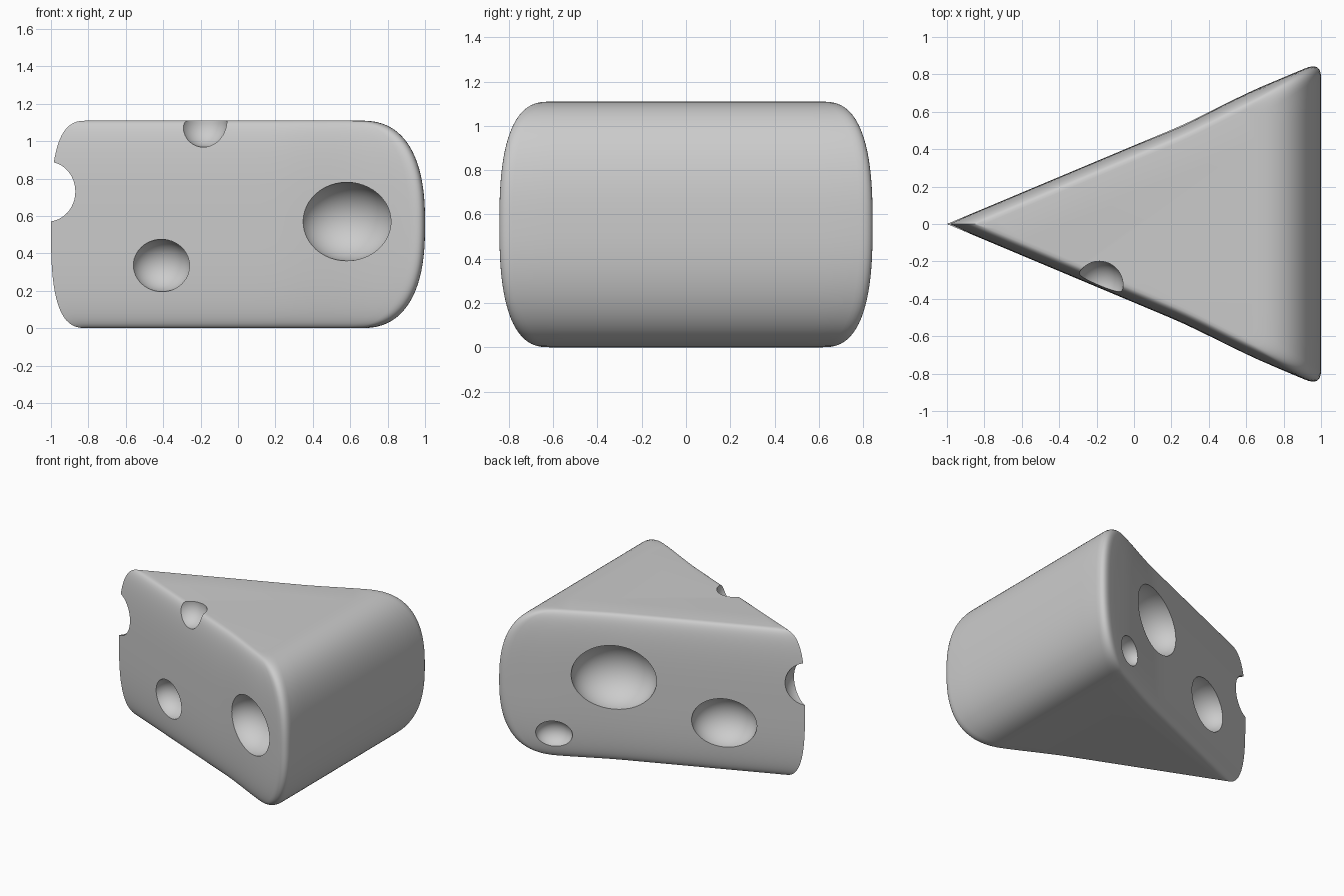
import bpy, bmesh, math
from mathutils import Matrix, Vector

if "Cube" in bpy.data.objects:
    bpy.data.objects.remove(bpy.data.objects["Cube"])

H = 1.11          # height of the wedge
HALF = H / 2
SLOPE = 0.42      # half width gained per unit of x
SIDE_ANGLE = math.atan(SLOPE)


def side_y(x, inset):
    t = min(max((x - 0.2) / 0.5, 0), 1)
    return SLOPE * (x + 1) + 0.028 * t * t * (3 - 2 * t) - inset


def outline(dz):
    """Plan outline of the wedge at relative height dz (-1..1)."""
    k = abs(dz)
    inset = 0.085 * (1 - max(0, 1 - k ** 3) ** (1 / 3))
    x_max = 0.65 + 0.35 * max(0, 1 - k ** 2.5) ** (1 / 2.5)
    x_tip = inset / SLOPE - 1
    c = 0.085
    half = []
    # straight cut side
    for i in range(1, 25):
        x = x_tip + (x_max - c - x_tip) * i / 24
        half.append((x, side_y(x, inset)))
    # rounded corner
    p0 = Vector(half[-1])
    p1 = Vector((x_max, side_y(x_max, inset)))
    p2 = p1 - Vector((0, c))
    for i in range(1, 9):
        t = i / 8
        half.append(tuple(p0 * (1 - t) ** 2 + p1 * 2 * t * (1 - t) + p2 * t * t))
    # rind end
    for i in range(1, 5):
        half.append((x_max, p2.y * (1 - i / 5)))
    lower = [(x, -y) for x, y in half]
    return [(x_tip, 0)] + lower + [(x_max, 0)] + half[::-1]


# Wedge body: stacked outlines
bm = bmesh.new()
LEVELS = 40
rings = []
for j in range(LEVELS + 1):
    dz = -math.cos(math.pi * j / LEVELS)
    rings.append([bm.verts.new((x, y, HALF * (1 + dz))) for x, y in outline(dz)])
n = len(rings[0])
for a, b in zip(rings, rings[1:]):
    for i in range(n):
        k = (i + 1) % n
        bm.faces.new((a[i], a[k], b[k], b[i]))
bm.faces.new(rings[0][::-1])
bm.faces.new(rings[-1])
bmesh.ops.recalc_face_normals(bm, faces=bm.faces)
mesh = bpy.data.meshes.new("cheese_wedge")
bm.to_mesh(mesh)
bm.free()
wedge = bpy.data.objects.new("cheese_wedge", mesh)
bpy.context.collection.objects.link(wedge)


# Hole cutters: ellipsoids centred on the surfaces
bm = bmesh.new()


def hole(centre, radii, angle=0):
    m = (Matrix.Translation(centre) @ Matrix.Rotation(angle, 4, 'Z')
         @ Matrix.Diagonal((*radii, 1)))
    bmesh.ops.create_uvsphere(bm, u_segments=48, v_segments=24, radius=1, matrix=m)


def side_hole(x, z, length, height, side):
    y = side_y(x, 0)
    hole((x, side * y, z), (length, height, height), side * SIDE_ANGLE)


side_hole(-0.41, 0.335, 0.163, 0.14, -1)
side_hole(0.58, 0.57, 0.26, 0.21, -1)
side_hole(0.24, 0.65, 0.30, 0.24, 1)
side_hole(-0.475, 0.38, 0.23, 0.185, 1)
side_hole(0.617, 0.187, 0.13, 0.10, 1)
hole((-0.185, -0.325, 1.095), (0.127, 0.127, 0.127))   # top edge
hole((-1.02, 0, 0.73), (0.16, 0.16, 0.16))             # tip notch
cut_mesh = bpy.data.meshes.new("hole_cutters")
bm.to_mesh(cut_mesh)
bm.free()
cutters = bpy.data.objects.new("hole_cutters", cut_mesh)
bpy.context.collection.objects.link(cutters)
cutters.hide_render = True

# Cut the holes and shade
mod = wedge.modifiers.new("holes", 'BOOLEAN')
mod.operation = 'DIFFERENCE'
mod.solver = 'EXACT'
mod.object = cutters
bpy.context.view_layer.objects.active = wedge
wedge.select_set(True)
bpy.ops.object.modifier_apply(modifier=mod.name)
bpy.data.objects.remove(cutters)
bpy.ops.object.shade_smooth_by_angle(angle=math.radians(35))
